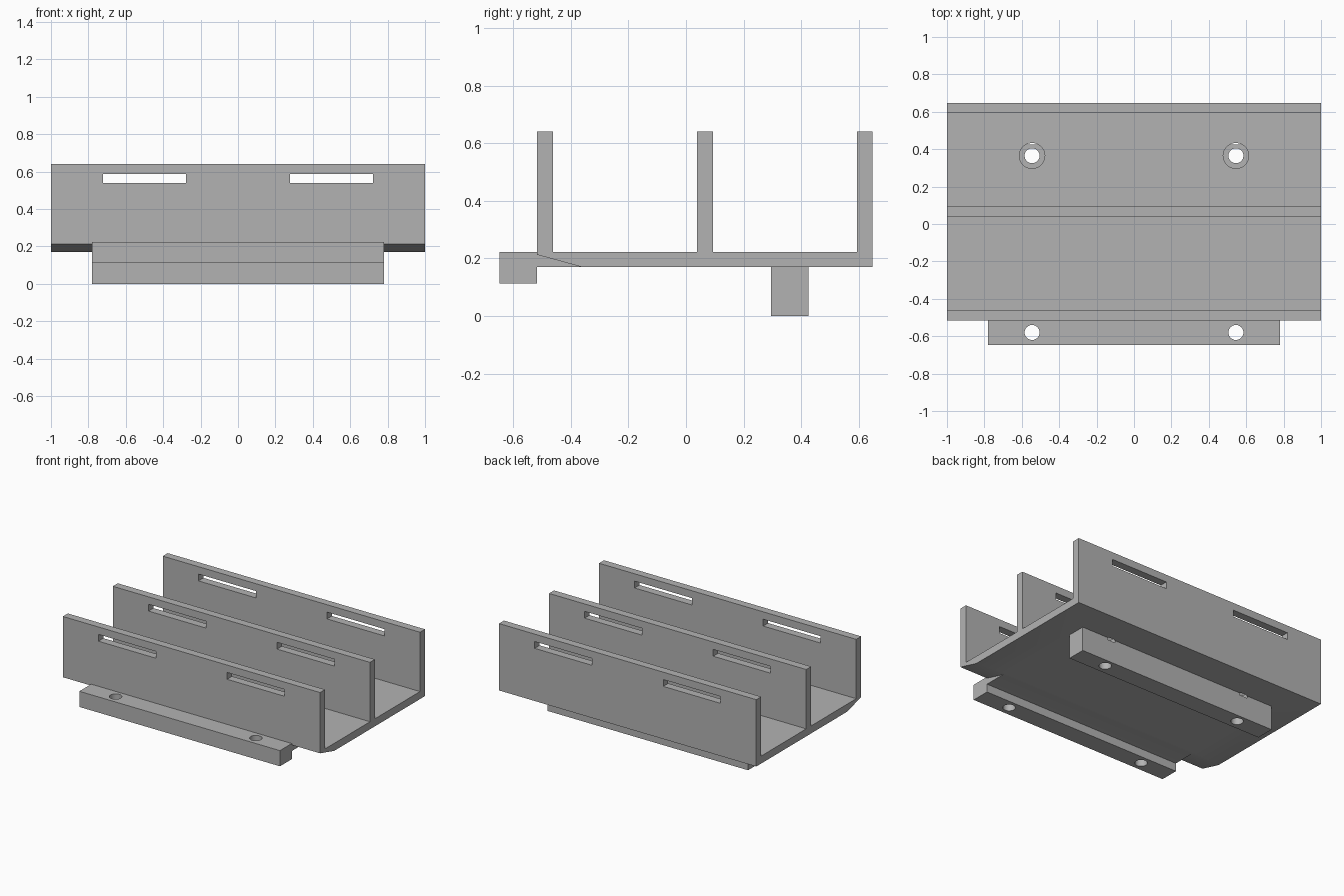
import bpy
import bmesh

cube = bpy.data.objects.get("Cube")
if cube:
    bpy.data.objects.remove(cube, do_unlink=True)

grey = bpy.data.materials.new("plain grey")
grey.use_nodes = True
colour = (0.45, 0.45, 0.45, 1)
grey.diffuse_color = colour
grey.node_tree.nodes["Principled BSDF"].inputs["Base Color"].default_value = colour


def add_object(name, bm):
    bmesh.ops.recalc_face_normals(bm, faces=bm.faces)
    mesh = bpy.data.meshes.new(name)
    bm.to_mesh(mesh)
    bm.free()
    mesh.materials.append(grey)
    obj = bpy.data.objects.new(name, mesh)
    bpy.context.scene.collection.objects.link(obj)
    return obj


def extrude(name, profile, x0, x1):
    """Extrude a (y, z) outline along x."""
    bm = bmesh.new()
    face = bm.faces.new([bm.verts.new((x0, y, z)) for y, z in profile])
    out = bmesh.ops.extrude_face_region(bm, geom=[face])
    moved = [v for v in out["geom"] if isinstance(v, bmesh.types.BMVert)]
    bmesh.ops.translate(bm, verts=moved, vec=(x1 - x0, 0, 0))
    return add_object(name, bm)


def box(name, x0, x1, y0, y1, z0, z1):
    return extrude(name, [(y0, z0), (y1, z0), (y1, z1), (y0, z1)], x0, x1)


def cylinder(name, x, y, z0, z1, radius):
    bm = bmesh.new()
    bmesh.ops.create_cone(bm, cap_ends=True, segments=48, radius1=radius,
                          radius2=radius, depth=z1 - z0)
    bmesh.ops.translate(bm, verts=bm.verts, vec=(x, y, (z0 + z1) / 2))
    return add_object(name, bm)


def combine(target, other, operation):
    """Apply a boolean to the target and discard the other object."""
    mod = target.modifiers.new("combine", "BOOLEAN")
    mod.operation = operation
    mod.solver = "EXACT"
    mod.object = other
    bpy.context.view_layer.objects.active = target
    bpy.ops.object.modifier_apply(modifier=mod.name)
    bpy.data.objects.remove(other, do_unlink=True)


BOTTOM, FLOOR, TOP = 0.17, 0.223, 0.64
FRONT, BACK, WALL = -0.517, 0.648, 0.055
MID = 0.038
HALF = 0.78

# Tray: floor with three upright walls and a chamfered front edge
tray = extrude("slotted_tray", [
    (-0.36, BOTTOM), (BACK, BOTTOM), (BACK, TOP), (BACK - WALL, TOP),
    (BACK - WALL, FLOOR), (MID + WALL, FLOOR), (MID + WALL, TOP),
    (MID, TOP), (MID, FLOOR), (FRONT + WALL, FLOOR), (FRONT + WALL, TOP),
    (FRONT, TOP), (FRONT, 0.213)], -1, 1)

# Front mounting lip, running back under the chamfer
lip = extrude("mounting_lip", [
    (-0.648, 0.113), (FRONT, 0.113), (FRONT, BOTTOM), (-0.34, BOTTOM),
    (-0.34, 0.2), (FRONT + 0.03, FLOOR), (-0.648, FLOOR)], -HALF, HALF)
combine(tray, lip, "UNION")

# Rear foot beneath the floor
foot = box("rear_foot", -HALF, HALF, 0.295, 0.425, 0, BOTTOM + 0.02)
combine(tray, foot, "UNION")

for side in (-1, 1):
    # Slots through all three walls
    slot = box("slot_cutter", side * 0.5 - 0.223, side * 0.5 + 0.223,
               -0.8, 0.8, 0.54, 0.588)
    combine(tray, slot, "DIFFERENCE")
    # Screw holes, counterbored at the rear
    x = side * 0.545
    for y in (-0.58, 0.365):
        combine(tray, cylinder("hole_cutter", x, y, -0.1, 0.4, 0.04), "DIFFERENCE")
    combine(tray, cylinder("bore_cutter", x, 0.365, 0.155, 0.4, 0.068), "DIFFERENCE")

# Smooth hole walls, sharp edges elsewhere
bpy.ops.object.select_all(action="DESELECT")
tray.select_set(True)
bpy.context.view_layer.objects.active = tray
bpy.ops.object.shade_smooth_by_angle()
